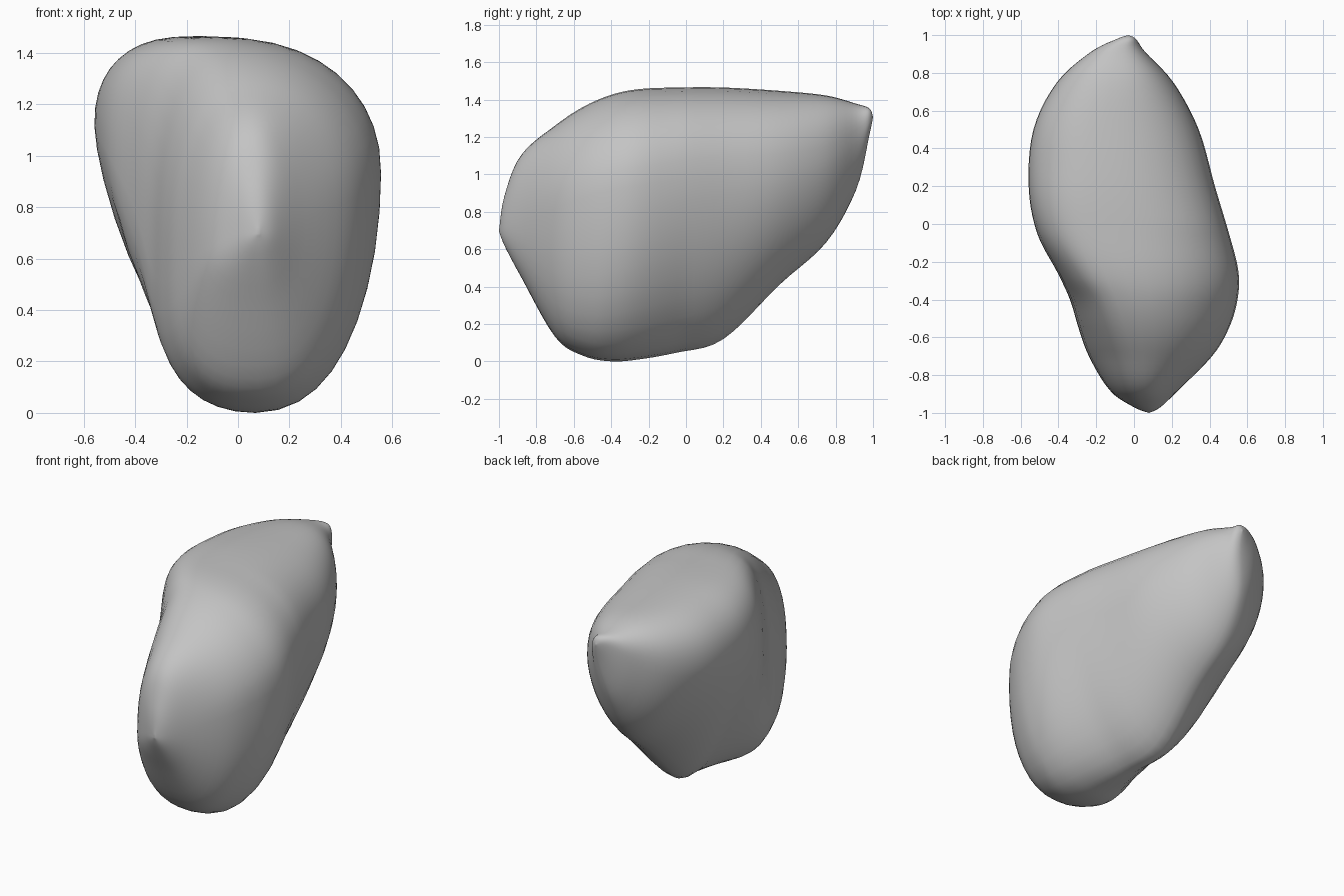
import bpy
import bmesh
from math import sin, cos, pi

default_cube = bpy.data.objects.get("Cube")
if default_cube:
    bpy.data.objects.remove(default_cube, do_unlink=True)

SIDES = 40
STEPS = 5

# Cross-sections from front to back:
# y, left edge (x, z), right edge (x, z), crest (x, z), keel (x, z)
SECTIONS = [
    (-1, .08, .7, .08, .7, .08, .7, .08, .7),
    (-.97, .0, .7, .14, .72, .07, .89, .08, .62),
    (-.88, -.13, .63, .235, .75, .06, 1.11, .08, .45),
    (-.7, -.24, .53, .415, .83, .05, 1.265, .08, .13),
    (-.55, -.295, .5, .505, .89, .03, 1.365, .08, .03),
    (-.4, -.34, .55, .55, .93, .0, 1.43, .07, 0),
    (-.25, -.41, .8, .555, .95, -.05, 1.46, .05, .01),
    (-.05, -.515, 1.02, .505, .97, -.12, 1.468, .0, .045),
    (.2, -.56, 1.11, .43, 1, -.17, 1.468, -.06, .115),
    (.5, -.535, 1.13, .345, 1.02, -.17, 1.45, -.06, .41),
    (.75, -.41, 1.16, .21, 1.08, -.12, 1.425, -.08, .635),
    (.91, -.23, 1.24, .06, 1.2, -.09, 1.38, -.08, .92),
    (.98, -.09, 1.31, .01, 1.28, -.04, 1.355, -.03, 1.21),
    (1, -.03, 1.31, -.03, 1.31, -.03, 1.31, -.03, 1.31),
]


def spline(a, b, c, d, t):
    """Smooth curve from b to c, with a and d as neighbours."""
    return b + t * (c - a + t * (2*a - 5*b + 4*c - d + t * (3*(b - c) + d - a))) / 2


def smooth_sections():
    last = len(SECTIONS) - 1
    for i in range(last):
        quad = [SECTIONS[max(0, min(last, i + k))] for k in (-1, 0, 1, 2)]
        for s in range(STEPS):
            yield [spline(*values, s / STEPS) for values in zip(*quad)]
    yield list(SECTIONS[-1])


def ramp(y, start, end):
    """Rise from 0 to 1 between two positions."""
    return max(0, min(1, (y - start) / (end - start)))


def section_point(section, angle):
    """One point on a lopsided oval through the four edge points."""
    y, xl, zl, xr, zr, xt, zt, xb, zb = section
    c, s = cos(angle), sin(angle)
    side_x, side_z = (xr, zr) if c >= 0 else (xl, zl)
    end_x, end_z = (xt, zt) if s >= 0 else (xb, zb)
    # Square left shoulder, full belly in front, wedge-shaped belly behind
    back = ramp(y, -.45, 0)
    shoulder = ramp(y, -.7, -.3) * ramp(y, .3, -.2)
    if s >= 0:
        p = 1 - .18 * back if c >= 0 else .85 - .25 * shoulder
    elif c >= 0:
        p = .88 + .25 * back
    else:
        p = .8 + .58 * back - .25 * ramp(y, .4, .9)
    return (end_x + (side_x - end_x) * abs(c) ** p, y,
            side_z + (end_z - side_z) * abs(s) ** p)


# Lumpy body, skinned through the cross-sections
bm = bmesh.new()
rings = [[bm.verts.new(section_point(section, 2 * pi * k / SIDES))
          for k in range(SIDES)] for section in smooth_sections()]
for a, b in zip(rings, rings[1:]):
    for k in range(SIDES):
        n = (k + 1) % SIDES
        bm.faces.new((a[k], a[n], b[n], b[k]))
bmesh.ops.remove_doubles(bm, verts=bm.verts, dist=.0005)

# Soften the section seams while keeping both tips
inner = [v for v in bm.verts if abs(v.co.y) < .9]
for _ in range(2):
    bmesh.ops.smooth_vert(bm, verts=inner, factor=.3,
                          use_axis_x=True, use_axis_y=True, use_axis_z=True)
bmesh.ops.recalc_face_normals(bm, faces=bm.faces)
low = min(v.co.z for v in bm.verts)
for v in bm.verts:
    v.co.z -= low

mesh = bpy.data.meshes.new("stone_body")
bm.to_mesh(mesh)
bm.free()
body = bpy.data.objects.new("stone_body", mesh)
bpy.context.collection.objects.link(body)

# Plain grey material
grey = bpy.data.materials.new("stone_grey")
grey.use_nodes = True
colour = (.55, .55, .55, 1)
grey.diffuse_color = colour
grey.node_tree.nodes["Principled BSDF"].inputs["Base Color"].default_value = colour
mesh.materials.append(grey)

bpy.ops.object.select_all(action="DESELECT")
body.select_set(True)
bpy.context.view_layer.objects.active = body
bpy.ops.object.shade_smooth_by_angle(angle=pi / 3)
